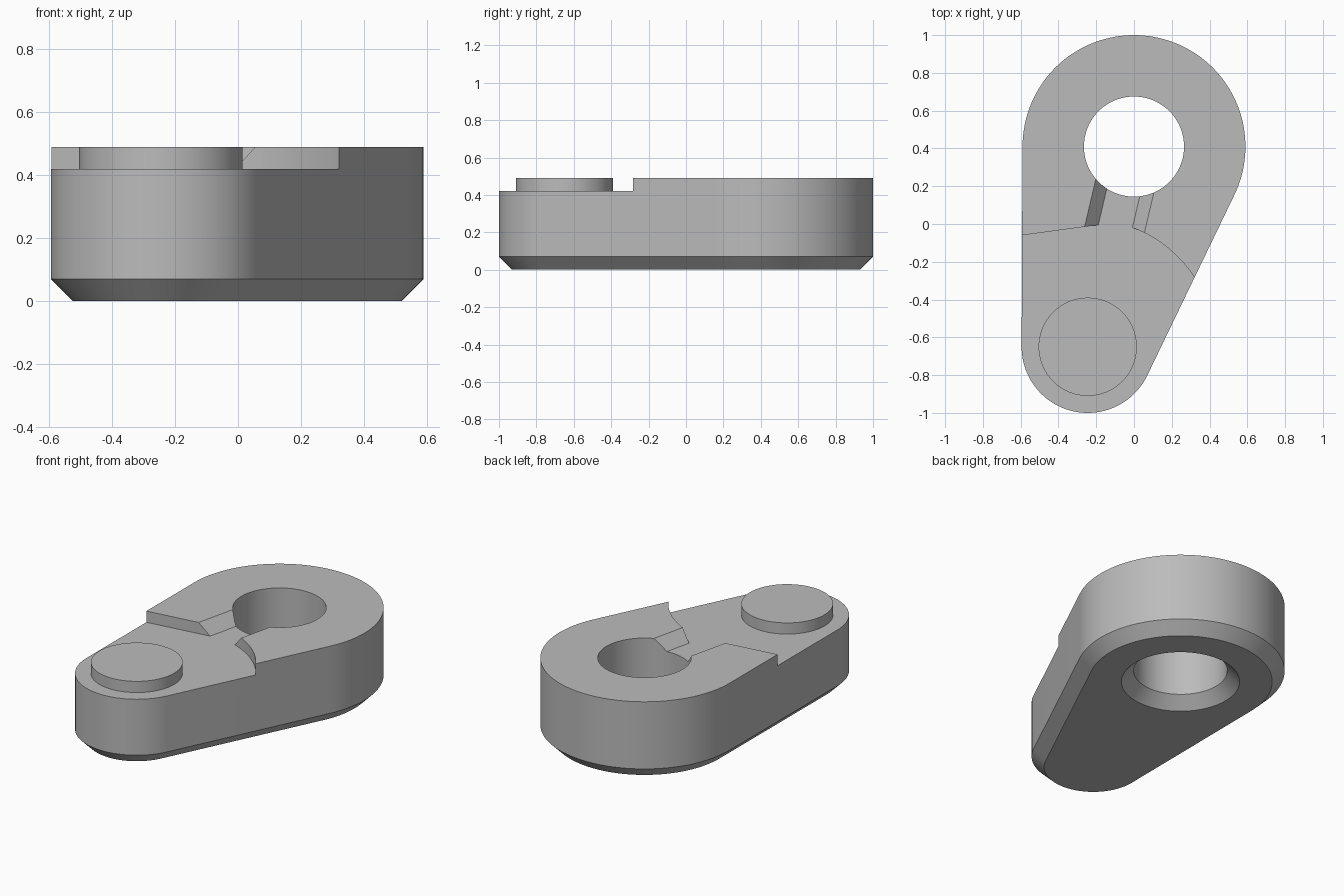
import bpy, bmesh
from math import pi, cos, sin, atan2, acos, hypot, radians

cube = bpy.data.objects.get("Cube")
if cube:
    bpy.data.objects.remove(cube, do_unlink=True)

BIG, BIG_R = (0, 0.41), 0.59          # eye end
SMALL, SMALL_R = (-0.245, -0.65), 0.35  # boss end
TOP, FLOOR, CHAMFER = 0.49, 0.42, 0.07
HOLE_R, BOSS_R = 0.265, 0.26

grey = bpy.data.materials.new("plain grey")
grey.use_nodes = True
colour = (0.5, 0.5, 0.5, 1)
grey.diffuse_color = colour
grey.node_tree.nodes["Principled BSDF"].inputs["Base Color"].default_value = colour


def arc(centre, r, a0, a1, n):
    return [(centre[0] + r * cos(a0 + (a1 - a0) * i / n),
             centre[1] + r * sin(a0 + (a1 - a0) * i / n)) for i in range(n + 1)]


def loft(name, layers):
    """Closed solid through stacked (outline, z) layers."""
    bm = bmesh.new()
    rings = [[bm.verts.new((x, y, z)) for x, y in pts] for pts, z in layers]
    n = len(rings[0])
    bm.faces.new(rings[0][::-1])
    bm.faces.new(rings[-1])
    for lo, hi in zip(rings, rings[1:]):
        for i in range(n):
            j = (i + 1) % n
            bm.faces.new((lo[i], lo[j], hi[j], hi[i]))
    bmesh.ops.recalc_face_normals(bm, faces=bm.faces)
    mesh = bpy.data.meshes.new(name)
    bm.to_mesh(mesh)
    bm.free()
    mesh.materials.append(grey)
    obj = bpy.data.objects.new(name, mesh)
    bpy.context.collection.objects.link(obj)
    return obj


def activate(obj):
    bpy.ops.object.select_all(action='DESELECT')
    obj.select_set(True)
    bpy.context.view_layer.objects.active = obj


def cut(obj, cutter):
    cutter.hide_render = True
    mod = obj.modifiers.new("cut", 'BOOLEAN')
    mod.operation, mod.solver, mod.object = 'DIFFERENCE', 'EXACT', cutter
    activate(obj)
    bpy.ops.object.modifier_apply(modifier=mod.name)
    bpy.data.objects.remove(cutter, do_unlink=True)


# Tapered outline: two arcs joined by their outer tangents
dx, dy = BIG[0] - SMALL[0], BIG[1] - SMALL[1]
axis, spread = atan2(dy, dx), acos((SMALL_R - BIG_R) / hypot(dx, dy))
right, left = axis - spread, axis + spread


def outline(inset):
    return (arc(BIG, BIG_R - inset, right, left, 80)
            + arc(SMALL, SMALL_R - inset, left, right + 2 * pi, 60))


body = loft("link_body", [(outline(CHAMFER), 0), (outline(0), CHAMFER), (outline(0), TOP)])

# Through hole, countersunk underneath
def ring(r):
    return arc(BIG, r, 0, 2 * pi, 96)[:-1]


cut(body, loft("hole_cutter", [(ring(HOLE_R + 2 * CHAMFER), -CHAMFER),
                               (ring(HOLE_R), CHAMFER), (ring(HOLE_R), TOP + 0.2)]))

# Lowered floor around the boss: straight step on one side, curved on the other
recess = ([(-0.8, -1.2), (0.9, -1.2)]
          + arc(SMALL, 0.674, radians(20), radians(69.5), 40)
          + [(-0.19, -0.005), (-0.8, -0.088)])
cut(body, loft("recess_cutter", [(recess, FLOOR), (recess, TOP + 0.2)]))

# Slanted channel with sloping sides, from the floor into the hole
def channel(spread):
    y0, y1, lean = -0.2, 0.4, 0.235
    a, b = -0.188 - spread, -0.004 + spread
    return [(a + lean * y0, y0), (b + lean * y0, y0),
            (b + lean * y1, y1), (a + lean * y1, y1)]


cut(body, loft("channel_cutter", [(channel(0), FLOOR), (channel(0.14), FLOOR + 0.14)]))

# Round boss
disc = arc(SMALL, BOSS_R, 0, 2 * pi, 96)[:-1]
boss = loft("round_boss", [(disc, FLOOR - 0.02), (disc, TOP)])

for part in (body, boss):
    activate(part)
    bpy.ops.object.shade_smooth_by_angle(angle=radians(25))
